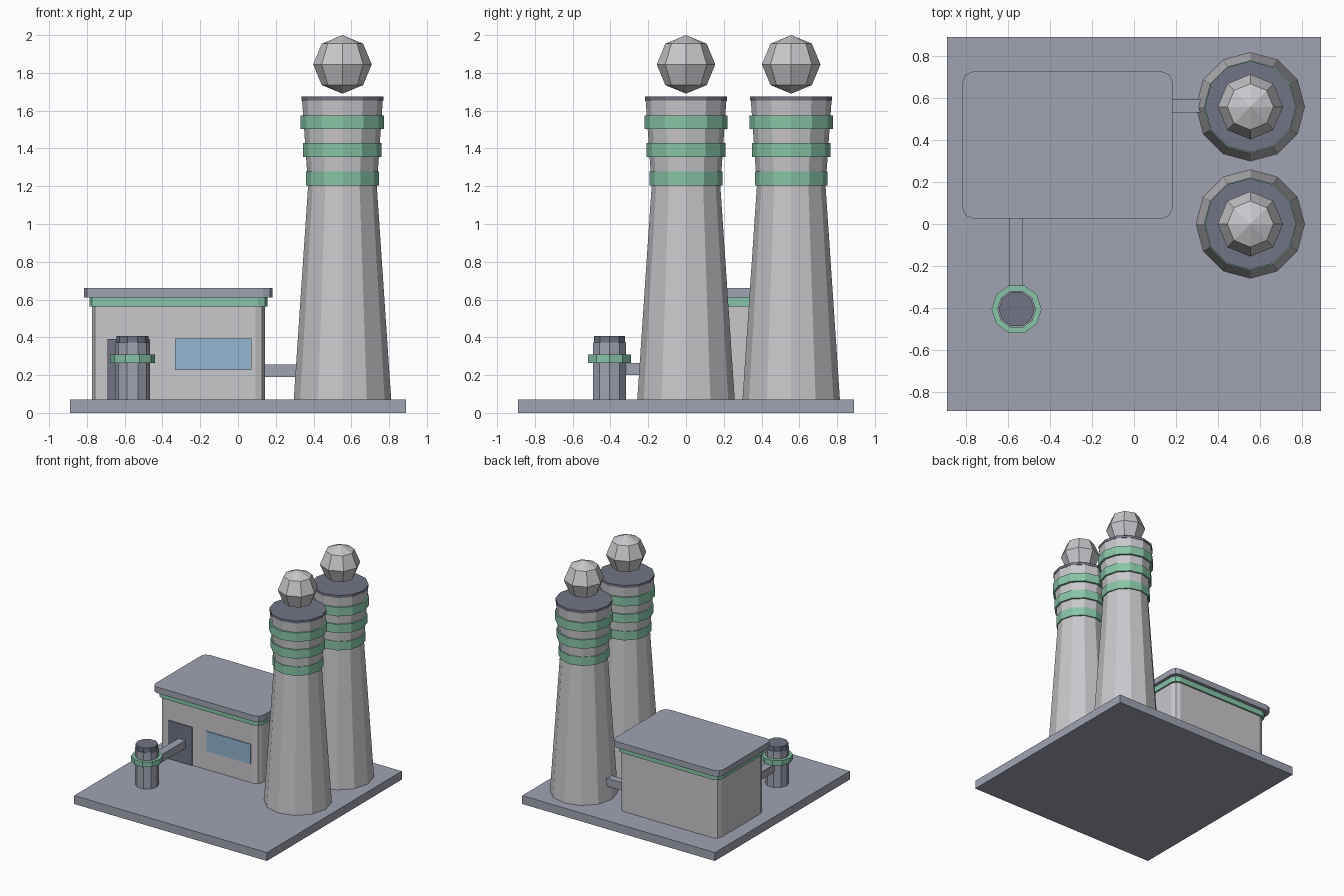
import bpy, bmesh, math

if "Cube" in bpy.data.objects:
    bpy.data.objects.remove(bpy.data.objects["Cube"])


def material(name, rgb):
    m = bpy.data.materials.new(name)
    lin = [((c / 255 + 0.055) / 1.055) ** 2.4 for c in rgb]
    m.diffuse_color = (*lin, 1)
    m.use_nodes = True
    m.node_tree.nodes["Principled BSDF"].inputs["Base Color"].default_value = m.diffuse_color
    return m


CONCRETE = material("light_concrete", (201, 199, 203))
SLATE = material("blue_grey", (160, 164, 177))
DARK = material("dark_grey", (113, 117, 131))
GREEN = material("green", (135, 196, 167))
BLUE = material("window_blue", (146, 182, 207))


def finish(name, bm, mat):
    bmesh.ops.recalc_face_normals(bm, faces=bm.faces)
    me = bpy.data.meshes.new(name)
    bm.to_mesh(me)
    bm.free()
    me.materials.append(mat)
    ob = bpy.data.objects.new(name, me)
    bpy.context.collection.objects.link(ob)
    return ob


def box(name, x, y, z, mat, corner=0):
    """Box from ranges, with optionally rounded upright edges."""
    bm = bmesh.new()
    bmesh.ops.create_cube(bm, size=1)
    for v in bm.verts:
        v.co = [r[0] if c < 0 else r[1] for c, r in zip(v.co, (x, y, z))]
    if corner:
        upright = [e for e in bm.edges
                   if abs(e.verts[0].co.z - e.verts[1].co.z) > 1e-4]
        bmesh.ops.bevel(bm, geom=upright, offset=corner, segments=2,
                        profile=0.5, affect='EDGES')
    return finish(name, bm, mat)


def lathe(name, cx, cy, profile, sides, mat):
    """Closed solid turned from (radius, z) points."""
    bm = bmesh.new()
    rings = [[bm.verts.new((cx + r * math.cos(i * math.tau / sides),
                            cy + r * math.sin(i * math.tau / sides), z))
              for i in range(sides)] for r, z in profile]
    for a, b in zip(rings, rings[1:]):
        for i in range(sides):
            j = (i + 1) % sides
            bm.faces.new((a[i], a[j], b[j], b[i]))
    bm.faces.new(rings[0])
    bm.faces.new(rings[-1])
    return finish(name, bm, mat)


# Ground slab
box("base_slab", (-0.89, 0.89), (-0.89, 0.89), (0, 0.07), SLATE)

# Building: walls, trim band and overhanging roof
box("walls", (-0.773, 0.143), (0.067, 0.683), (0.07, 0.57), CONCRETE, 0.05)
box("trim_band", (-0.787, 0.157), (0.053, 0.697), (0.563, 0.611), GREEN, 0.05)
box("roof", (-0.815, 0.183), (0.025, 0.725), (0.61, 0.66), SLATE, 0.05)
box("door", (-0.69, -0.465), (0.059, 0.068), (0.07, 0.39), DARK)
box("window", (-0.333, 0.072), (0.059, 0.068), (0.227, 0.393), BLUE)

# Connecting ducts
box("tower_duct", (0.13, 0.34), (0.53, 0.595), (0.19, 0.255), SLATE)
box("tank_duct", (-0.592, -0.528), (-0.36, 0.075), (0.2, 0.265), SLATE)

# Cooling towers with bands, cap and a steam puff each
for label, ty in (("front", 0.0), ("back", 0.557)):
    tx = 0.553
    lathe(f"{label}_tower", tx, ty,
          [(0.258, 0.07), (0.182, 1.2), (0.214, 1.66)], 12, CONCRETE)
    for n, (r, z) in enumerate(((0.193, 1.205), (0.208, 1.355), (0.221, 1.502))):
        lathe(f"{label}_tower_band_{n + 1}", tx, ty,
              [(r, z), (r, z + 0.073)], 12, GREEN)
    lathe(f"{label}_tower_cap", tx, ty, [(0.217, 1.653), (0.217, 1.674)], 12, DARK)
    puff = bmesh.new()
    bmesh.ops.create_uvsphere(puff, u_segments=8, v_segments=4, radius=0.155)
    bmesh.ops.translate(puff, verts=puff.verts, vec=(tx, ty, 1.845))
    finish(f"{label}_steam_puff", puff, CONCRETE)

# Small tank
kx, ky = -0.558, -0.405
lathe("tank", kx, ky, [(0.092, 0.07), (0.092, 0.372)], 10, SLATE)
lathe("tank_ring", kx, ky, [(0.119, 0.265), (0.119, 0.308)], 10, GREEN)
lathe("tank_cap", kx, ky, [(0.085, 0.37), (0.085, 0.408)], 10, DARK)
